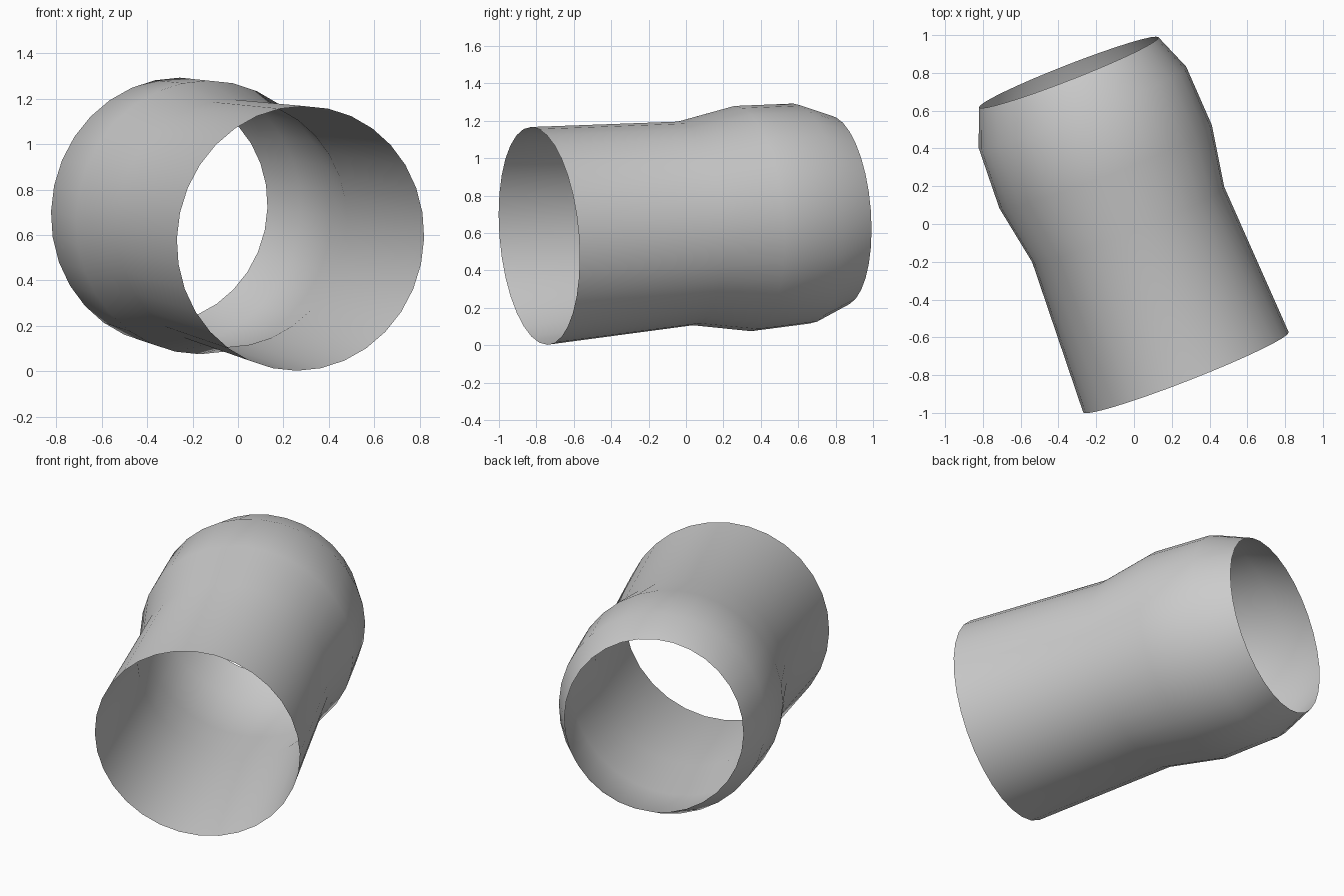
import bpy, bmesh, math
from mathutils import Vector

if "Cube" in bpy.data.objects:
    bpy.data.objects.remove(bpy.data.objects["Cube"])

SIDES = 32
# profile of the sleeve: (distance along axis, radius)
PROFILE = [(0.0, 0.584), (0.842, 0.546), (1.172, 0.604), (1.511, 0.590), (1.71, 0.51)]
START = Vector((0.275, -0.785, 0.585))
AXIS = Vector((-0.363, 0.929, 0.079)).normalized()

# local frame around the tilted axis
side = AXIS.cross(Vector((0, 0, 1))).normalized()
up = side.cross(AXIS)

# open tube: one ring per profile point, bridged by quads
bm = bmesh.new()
rings = []
for dist, rad in PROFILE:
    ring = []
    for i in range(SIDES):
        a = 2 * math.pi * i / SIDES
        ring.append(bm.verts.new(START + AXIS * dist
                                 + (side * math.cos(a) + up * math.sin(a)) * rad))
    rings.append(ring)
for r0, r1 in zip(rings, rings[1:]):
    for i in range(SIDES):
        j = (i + 1) % SIDES
        bm.faces.new((r0[i], r1[i], r1[j], r0[j]))
bmesh.ops.recalc_face_normals(bm, faces=bm.faces)
for f in bm.faces:
    f.smooth = True

mesh = bpy.data.meshes.new("sleeve")
bm.to_mesh(mesh)
bm.free()
sleeve = bpy.data.objects.new("sleeve", mesh)
bpy.context.collection.objects.link(sleeve)
